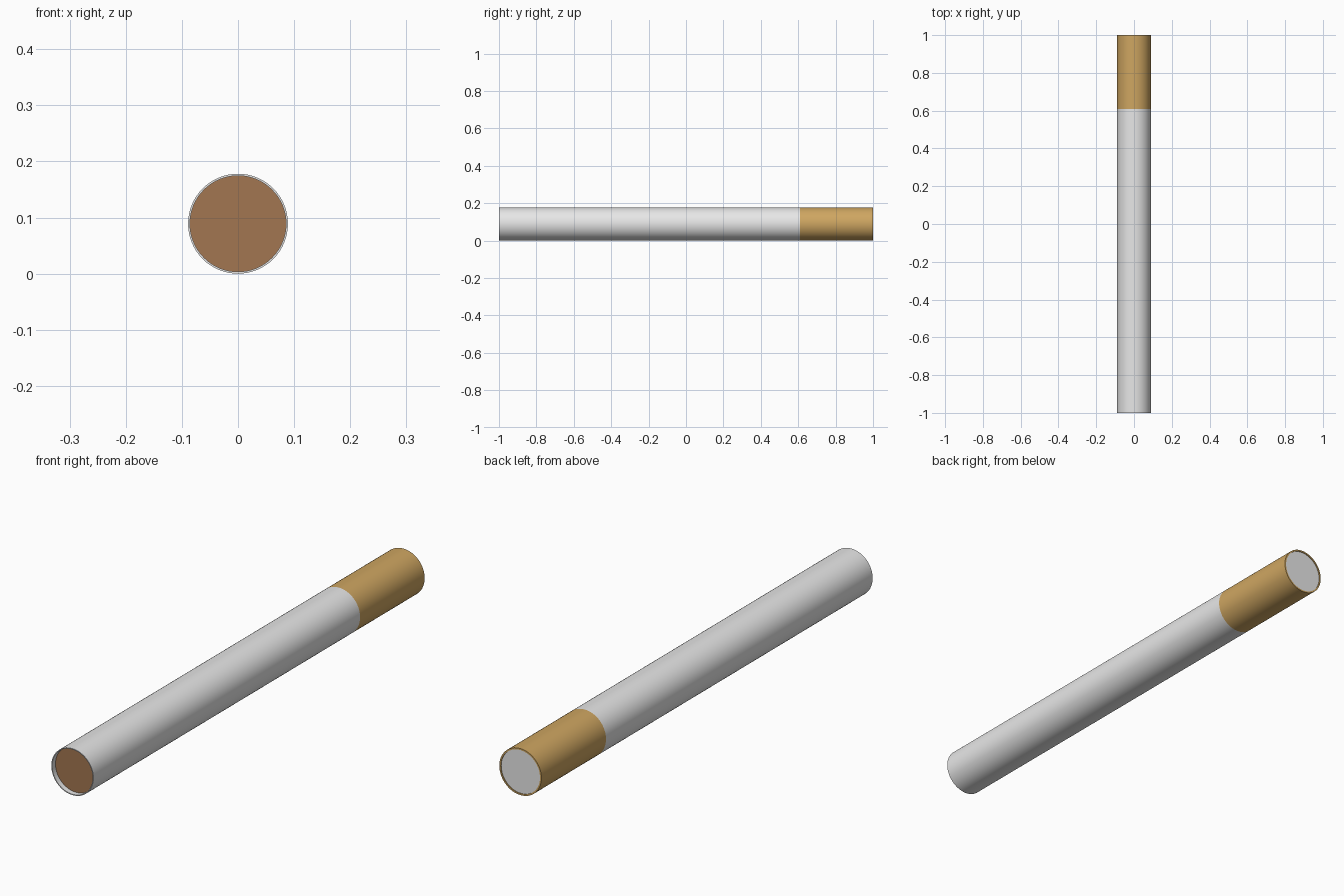
import bpy, bmesh, math

if "Cube" in bpy.data.objects:
    bpy.data.objects.remove(bpy.data.objects["Cube"])

R = 0.089      # outer radius, also height of the axis
SIDES = 64


def material(name, rgb):
    m = bpy.data.materials.new(name)
    m.diffuse_color = (*rgb, 1)
    m.use_nodes = True
    m.node_tree.nodes["Principled BSDF"].inputs["Base Color"].default_value = m.diffuse_color
    return m


def lathe(name, profile, mat, closed=False):
    """Spin (radius, y) points around the long axis; radius 0 ends close to a centre fan."""
    bm = bmesh.new()
    rings = []
    for r, y in profile:
        if r == 0:
            rings.append([bm.verts.new((0, y, R))] * SIDES)
        else:
            rings.append([bm.verts.new((r * math.cos(2 * math.pi * i / SIDES), y,
                                        R + r * math.sin(2 * math.pi * i / SIDES)))
                          for i in range(SIDES)])
    pairs = list(zip(rings, rings[1:]))
    if closed:
        pairs.append((rings[-1], rings[0]))
    for a, b in pairs:
        for i in range(SIDES):
            j = (i + 1) % SIDES
            bm.faces.new(dict.fromkeys((a[i], a[j], b[j], b[i])))
    bmesh.ops.recalc_face_normals(bm, faces=bm.faces)
    me = bpy.data.meshes.new(name)
    bm.to_mesh(me)
    bm.free()
    me.materials.append(mat)
    ob = bpy.data.objects.new(name, me)
    bpy.context.collection.objects.link(ob)
    bpy.context.view_layer.objects.active = ob
    ob.select_set(True)
    bpy.ops.object.shade_smooth_by_angle(angle=math.radians(40))
    ob.select_set(False)


def tube(name, r_in, y0, y1, mat):
    lathe(name, [(R, y0), (R, y1), (r_in, y1), (r_in, y0)], mat, closed=True)


def plug(name, r, y0, y1, mat):
    lathe(name, [(0, y0), (r, y0), (r, y1), (0, y1)], mat)


white = material("paper_white", (0.8, 0.8, 0.8))
tan = material("tipping_tan", (0.62, 0.38, 0.12))
brown = material("tobacco_brown", (0.36, 0.18, 0.082))

# Wrappers: white paper and tan tipping band
tube("paper_wrapper", 0.0855, -1.0, 0.61, white)
tube("tipping_wrapper", 0.083, 0.61, 1.0, tan)

# Fillings: tobacco set back from the front rim, filter nearly flush at the back
plug("tobacco_fill", 0.0855, -0.98, 0.61, brown)
plug("filter_plug", 0.083, 0.61, 0.997, white)
